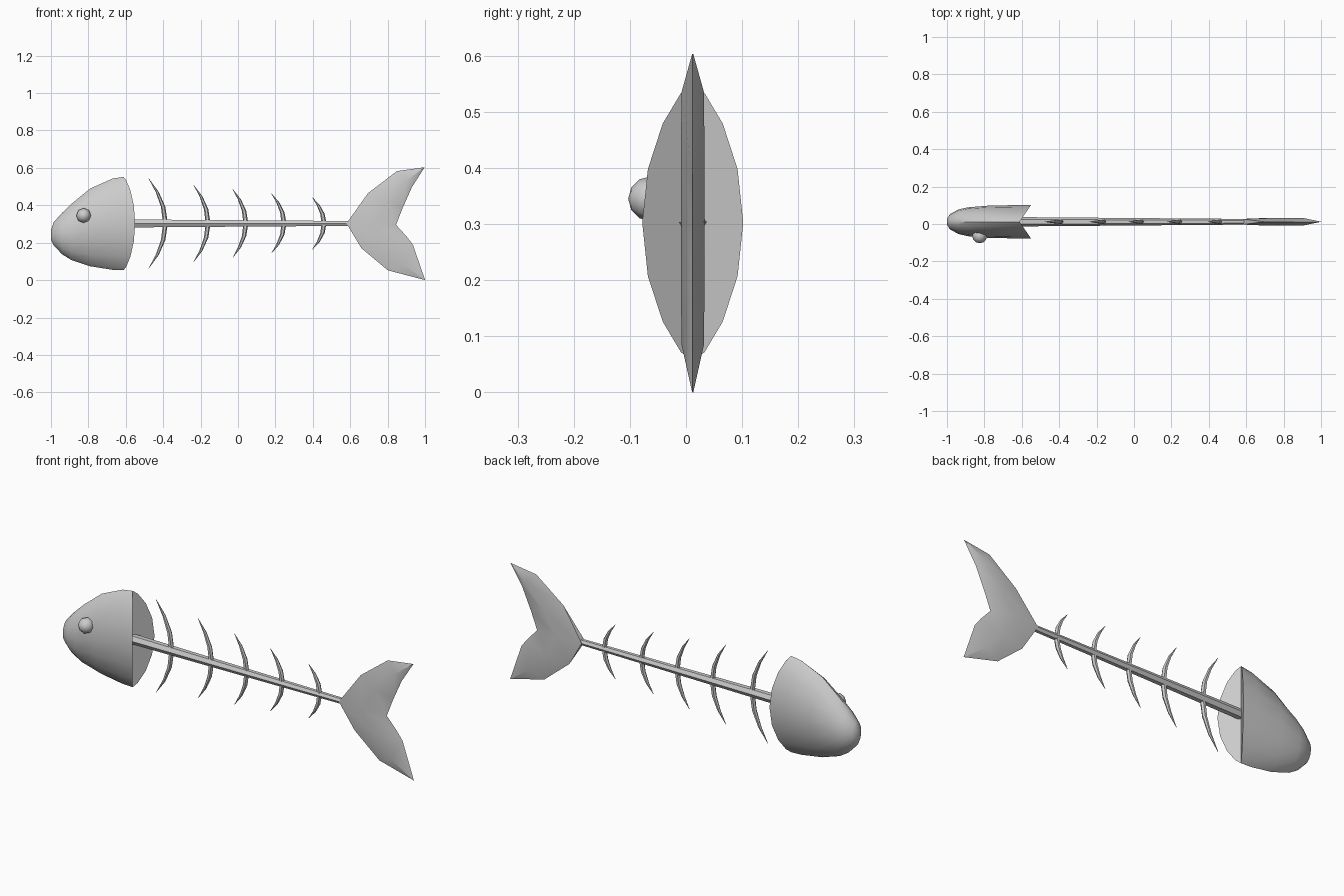
import bpy, bmesh
from math import sin, cos, pi, radians

if "Cube" in bpy.data.objects:
    bpy.data.objects.remove(bpy.data.objects["Cube"])

YC = 0.012   # mid-plane of the fish
ZC = 0.303   # height of the backbone


def finish(name, bm, angle=35):
    bmesh.ops.remove_doubles(bm, verts=bm.verts, dist=0.0005)
    bmesh.ops.recalc_face_normals(bm, faces=bm.faces)
    mesh = bpy.data.meshes.new(name)
    bm.to_mesh(mesh)
    bm.free()
    ob = bpy.data.objects.new(name, mesh)
    bpy.context.collection.objects.link(ob)
    bpy.ops.object.select_all(action='DESELECT')
    bpy.context.view_layer.objects.active = ob
    ob.select_set(True)
    bpy.ops.object.shade_smooth_by_angle(angle=radians(angle))
    return ob


def loft(sections, cap_start=True, cap_end=True):
    """Skin closed rings of equal point count."""
    bm = bmesh.new()
    rings = [[bm.verts.new(p) for p in s] for s in sections]
    for a, b in zip(rings, rings[1:]):
        for i in range(len(a)):
            j = (i + 1) % len(a)
            bm.faces.new((a[i], a[j], b[j], b[i]))
    if cap_start:
        bm.faces.new(rings[0])
    if cap_end:
        bm.faces.new(rings[-1])
    return bm, rings


# Head: lens-shaped rings from nose to V-cut back (x, top, bottom, half width, roundness, back sweep)
head_rings = [
    (-1.0, 0.265, 0.215, 0.015, 1.0, 0),
    (-0.985, 0.31, 0.185, 0.040, 1.1, 0),
    (-0.94, 0.36, 0.138, 0.065, 1.2, 0),
    (-0.89, 0.408, 0.107, 0.077, 1.3, 0),
    (-0.79, 0.49, 0.074, 0.086, 1.4, 0.01),
    (-0.67, 0.543, 0.055, 0.089, 1.5, 0.03),
    (-0.612, 0.552, 0.053, 0.090, 1.5, 0.062),
]
N = 16
sections = []
for x, top, bot, w, p, sweep in head_rings:
    ring = []
    for i in range(N):
        a = 2 * pi * i / N
        s = abs(sin(a)) ** p if i % 8 else 0.0
        side = 1 if i < N // 2 else -1
        ring.append((x + sweep * s, YC + side * w * s,
                     (top + bot) / 2 + (top - bot) / 2 * cos(a)))
    sections.append(ring)
bm, rings = loft(sections, cap_end=False)
back = rings[-1]
bm.faces.new(back[:N // 2 + 1])
bm.faces.new(back[N // 2:] + back[:1])
finish("head", bm)

# Eye on the front side only
bm = bmesh.new()
bmesh.ops.create_uvsphere(bm, u_segments=8, v_segments=6, radius=0.04)
for v in bm.verts:
    x, y, z = v.co
    v.co = (-0.825 + x, -0.063 + z, 0.345 + y)
finish("eye", bm, 60)

# Backbone: tapered six-sided rod
spine = [[(x, YC + r * cos(pi * i / 3), ZC + r * sin(pi * i / 3)) for i in range(6)]
         for x, r in ((-0.63, 0.025), (0.6, 0.015))]
bm, _ = loft(spine)
finish("backbone", bm, 30)

# Ribs: swept-back crescents (centre x, half height, sweep)
ribs = [(-0.388, 0.241, 0.09), (-0.16, 0.206, 0.077), (0.042, 0.183, 0.07),
        (0.246, 0.161, 0.068), (0.46, 0.14, 0.063)]
for k, (xm, h, d) in enumerate(ribs):
    rib = []
    for t in (-1, -0.7, -0.37, 0, 0.37, 0.7, 1):
        r = max(0.013 * (1 - t * t) ** 0.7, 0.001)
        rib.append([(xm - d * t * t + r * cos(pi * i / 3),
                     YC + r * sin(pi * i / 3), ZC + h * t) for i in range(6)])
    bm, _ = loft(rib)
    finish("rib_%d" % (k + 1), bm)

# Tail fin: diamond sections (leading edge, crest, trailing edge, edge and crest half thickness)
tail = [
    ((0.995, 0.603), (0.996, 0.603), (0.997, 0.602), 0, 0.001),
    ((0.85, 0.583), (0.905, 0.535), (0.93, 0.497), 0, 0.02),
    ((0.695, 0.465), (0.80, 0.42), (0.88, 0.385), 0, 0.021),
    ((0.58, ZC), (0.72, 0.30), (0.845, 0.295), 0.015, 0.021),
    ((0.66, 0.17), (0.78, 0.195), (0.90, 0.235), 0, 0.021),
    ((0.802, 0.052), (0.885, 0.085), (0.935, 0.19), 0, 0.02),
    ((0.997, 0.001), (0.998, 0.0), (1.0, 0.001), 0, 0.001),
]
sections = []
for (lx, lz), (cx, cz), (tx, tz), e, c in tail:
    sections.append([(lx, YC - e, lz), (cx, YC - c, cz), (tx, YC, tz),
                     (cx, YC + c, cz), (lx, YC + e, lz)])
bm, _ = loft(sections)
finish("tail_fin", bm)
